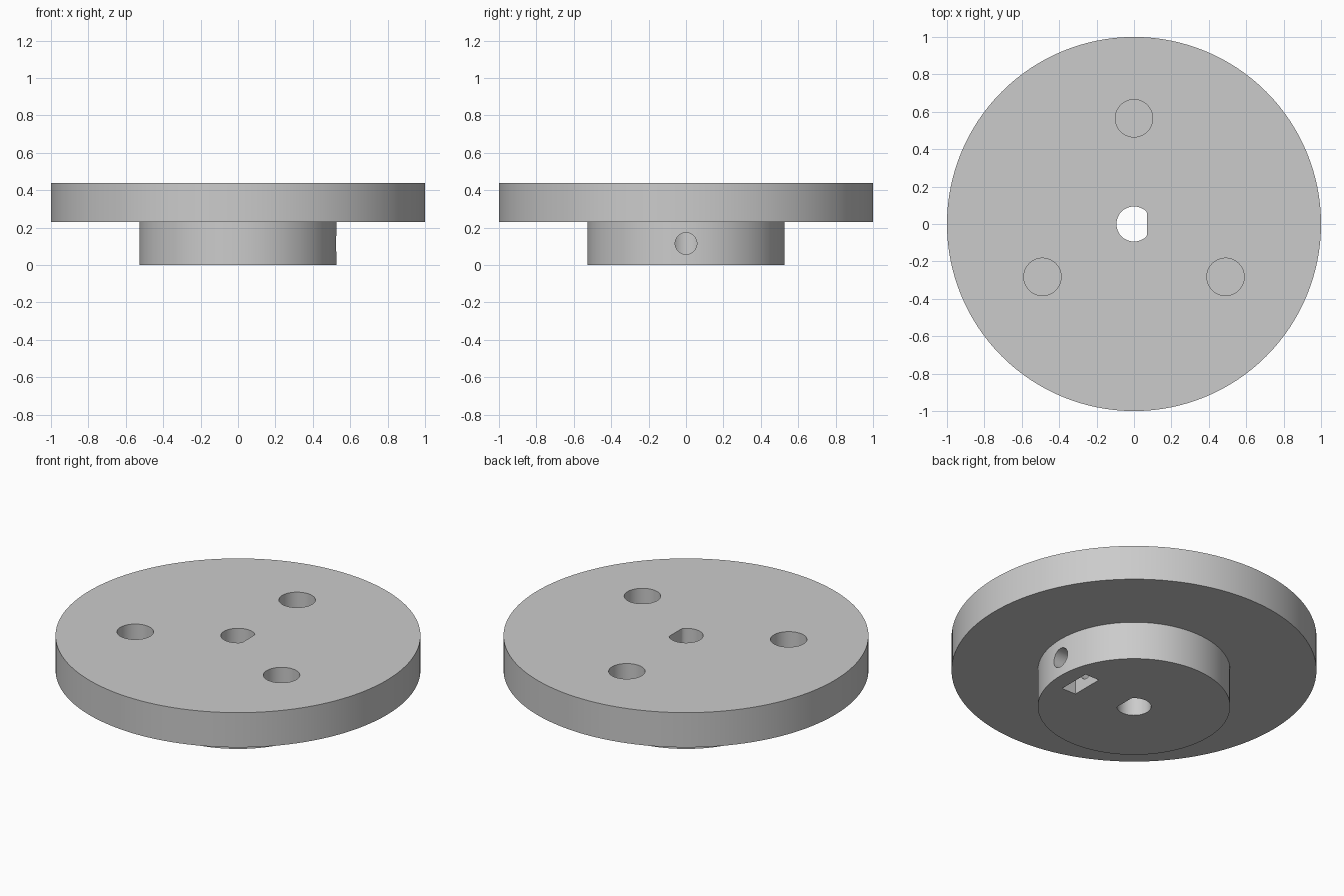
import bpy
import math
from mathutils import Matrix, Vector

if "Cube" in bpy.data.objects:
    bpy.data.objects.remove(bpy.data.objects["Cube"])

FLANGE_R, HUB_R = 1.0, 0.527
HUB_TOP, TOP = 0.23, 0.44
SEGMENTS = 128

grey = bpy.data.materials.new("plain_grey")
grey.use_nodes = True
colour = (0.6, 0.6, 0.6, 1)
grey.diffuse_color = colour
grey.node_tree.nodes["Principled BSDF"].inputs["Base Color"].default_value = colour


def lathe(name, profile):
    """Closed solid turned around z from (radius, height) points."""
    verts, faces = [], []
    for r, z in profile:
        for i in range(SEGMENTS):
            a = math.tau * i / SEGMENTS
            verts.append((r * math.cos(a), r * math.sin(a), z))
    for k in range(len(profile) - 1):
        for i in range(SEGMENTS):
            j = (i + 1) % SEGMENTS
            lo, hi = k * SEGMENTS, (k + 1) * SEGMENTS
            faces.append((lo + i, lo + j, hi + j, hi + i))
    last = (len(profile) - 1) * SEGMENTS
    faces.append(tuple(reversed(range(SEGMENTS))))
    faces.append(tuple(range(last, last + SEGMENTS)))
    mesh = bpy.data.meshes.new(name)
    mesh.from_pydata(verts, [], faces)
    obj = bpy.data.objects.new(name, mesh)
    bpy.context.collection.objects.link(obj)
    return obj


def rod(radius, start, end):
    """Cylinder cutter between two points."""
    start, end = Vector(start), Vector(end)
    bpy.ops.mesh.primitive_cylinder_add(vertices=48, radius=radius, depth=(end - start).length)
    obj = bpy.context.object
    turn = (end - start).to_track_quat("Z", "Y").to_matrix().to_4x4()
    obj.data.transform(Matrix.Translation((start + end) / 2) @ turn)
    obj.hide_render = True
    return obj


def cut(target, cutter):
    """Subtract the cutter, then discard it."""
    mod = target.modifiers.new("cut", "BOOLEAN")
    mod.operation, mod.solver, mod.object = "DIFFERENCE", "EXACT", cutter
    bpy.ops.object.select_all(action="DESELECT")
    bpy.context.view_layer.objects.active = target
    target.select_set(True)
    bpy.ops.object.modifier_apply(modifier=mod.name)
    bpy.data.objects.remove(cutter)


# Wide disc with a smaller hub below it
wheel = lathe("flanged_hub", [(HUB_R, 0), (HUB_R, HUB_TOP), (FLANGE_R, HUB_TOP), (FLANGE_R, TOP)])
wheel.data.materials.append(grey)

# Three blind holes in the top face
for degrees in (90, 210, 330):
    a = math.radians(degrees)
    x, y = 0.565 * math.cos(a), 0.565 * math.sin(a)
    cut(wheel, rod(0.1, (x, y, TOP - 0.17), (x, y, TOP + 0.1)))

# Through bore with one flat side
bore = rod(0.094, (0, 0, -0.1), (0, 0, TOP + 0.1))
for v in bore.data.vertices:
    v.co.x = min(v.co.x, 0.07)
cut(wheel, bore)

# Set screw hole from the hub rim into the bore
cut(wheel, rod(0.058, (0.03, 0, 0.115), (0.7, 0, 0.115)))

# Nut slot open at the bottom of the hub
bpy.ops.mesh.primitive_cube_add(size=1)
slot = bpy.context.object
slot.data.transform(Matrix.Translation((0.383, 0, 0.06)) @ Matrix.Diagonal((0.095, 0.2, 0.32, 1)))
cut(wheel, slot)

bpy.ops.object.select_all(action="DESELECT")
wheel.select_set(True)
bpy.context.view_layer.objects.active = wheel
bpy.ops.object.shade_smooth_by_angle(angle=math.radians(30))
